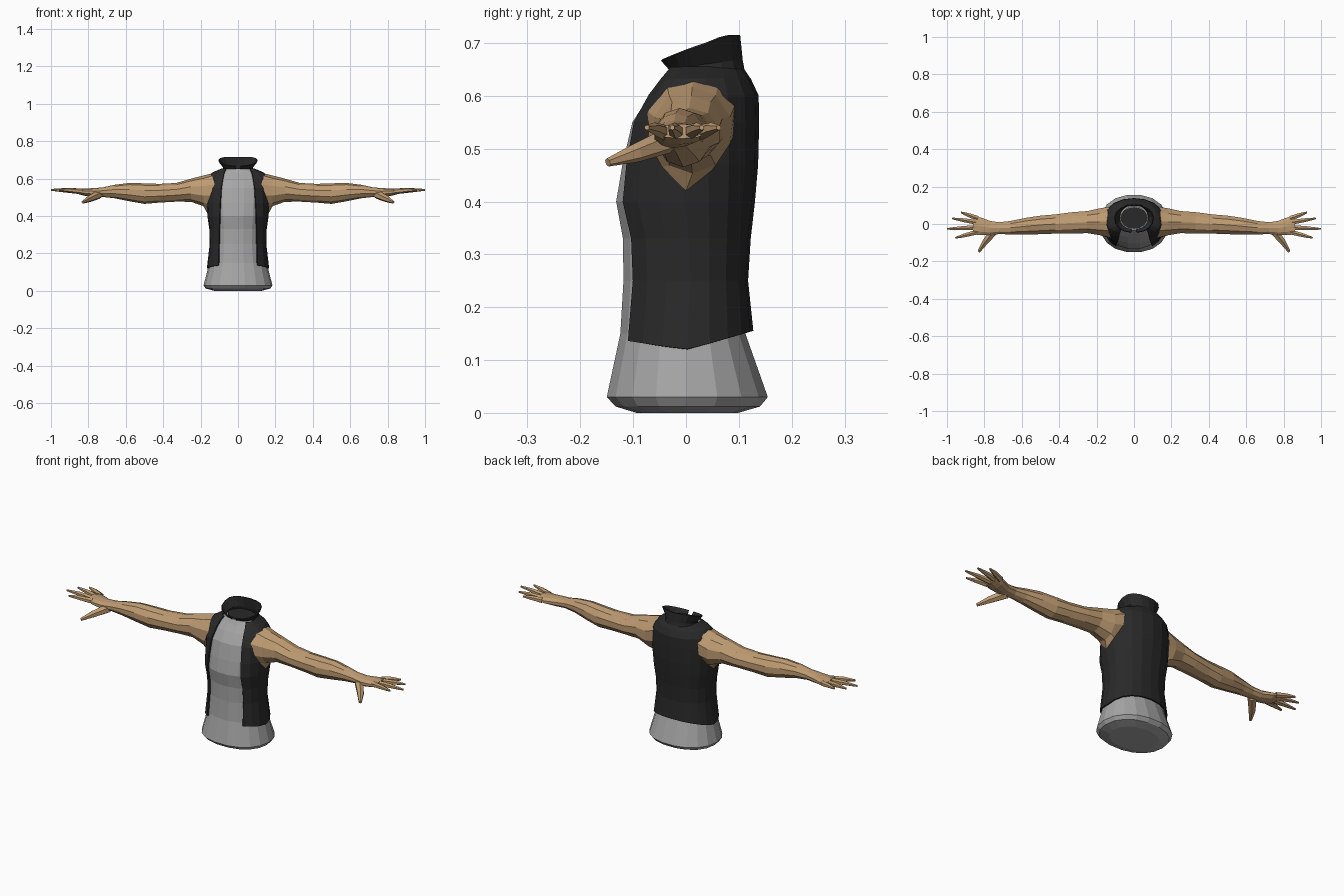
import bpy, bmesh, math
from mathutils import Vector

if "Cube" in bpy.data.objects:
    bpy.data.objects.remove(bpy.data.objects["Cube"])


def material(name, rgb):
    m = bpy.data.materials.new(name)
    m.diffuse_color = (*rgb, 1)
    m.use_nodes = True
    m.node_tree.nodes["Principled BSDF"].inputs["Base Color"].default_value = m.diffuse_color
    return m


SKIN = material("tan skin", (0.52, 0.33, 0.17))
GREY = material("grey cloth", (0.38, 0.38, 0.38))
BLACK = material("black cloth", (0.022, 0.022, 0.022))
P = 2.2  # roundness of the torso cross-section


def loft(bm, rings, closed=True, caps=(False, False)):
    vs = [[bm.verts.new(p) for p in r] for r in rings]
    n = len(vs[0])
    for a, b in zip(vs, vs[1:]):
        for i in range(n if closed else n - 1):
            j = (i + 1) % n
            bm.faces.new((a[i], a[j], b[j], b[i]))
    if caps[0]:
        bm.faces.new(vs[0][::-1])
    if caps[1]:
        bm.faces.new(vs[-1])


def finish(bm, name, mat, thickness=0, mirror=False):
    bmesh.ops.recalc_face_normals(bm, faces=bm.faces)
    me = bpy.data.meshes.new(name)
    bm.to_mesh(me)
    bm.free()
    me.materials.append(mat)
    ob = bpy.data.objects.new(name, me)
    bpy.context.collection.objects.link(ob)
    if mirror:
        ob.modifiers.new("mirror", 'MIRROR')
    if thickness:
        s = ob.modifiers.new("thickness", 'SOLIDIFY')
        s.thickness, s.offset = thickness, 0
    return ob


def oval(a, w, front, back):
    """Point on the torso section; angle 0 is the front."""
    s, c = math.sin(a), math.cos(a)
    x = w * math.copysign(abs(s) ** (2 / P), s)
    y = abs(c) ** (2 / P) * (-front if c > 0 else back)
    return x, y


# Torso levels: height, half width, front depth, back depth
LEVELS = [
    (0.03, .184, .152, .157), (0.15, .153, .126, .114), (0.25, .138, .120, .104),
    (0.33, .140, .121, .109), (0.40, .150, .134, .117), (0.47, .155, .122, .123),
    (0.55, .156, .103, .125), (0.60, .150, .070, .124), (0.63, .126, .046, .110),
    (0.652, .075, .032, .095)]
GAP = 0.010  # vest distance from the shirt

# Shirt with a closed, tucked hem
bm = bmesh.new()
hem = [(0.0, .125, .095, .100), (0.012, .172, .135, .142)]
loft(bm, [[(*oval(math.tau * (i + .5) / 18, w, f, b), z) for i in range(18)]
          for z, w, f, b in hem + LEVELS], caps=(True, True))
finish(bm, "shirt", GREY)

# Open sleeveless vest, half opening given per level
OPENING = [.103, .100, .098, .096, .093, .088, .080, .074, .064]
bm = bmesh.new()
rings = []
for k, ((z, w, f, b), xo) in enumerate(zip(LEVELS[1:], OPENING)):
    w, f, b = w + GAP, f + GAP * .6, b + GAP
    a0 = math.asin((xo / w) ** (P / 2))
    ring = []
    for i in range(17):
        a = a0 + (math.tau - 2 * a0) * i / 16
        c = math.cos(a)
        zz = .12 + (c * .02 if c > 0 else -c * .035) if k == 0 else z
        ring.append((*oval(a, w, f, b), zz))
    rings.append(ring)
loft(bm, rings, closed=False)
finish(bm, "vest", BLACK, thickness=.007)

# Stand-up collar, higher at the back and notched in front
bm = bmesh.new()
rings = []
for t, w, f, b in ((0, .082, .065, .078), (.35, .078, .062, .073), (1, .104, .078, .068)):
    ring = []
    for i in range(17):
        a = .12 + (math.tau - .24) * i / 16
        x, y = oval(a, w, f, b)
        top = .668 + .047 * min(1, (1 - math.cos(a)) / 1.6)
        ring.append((x, y + .032, .640 + t * (top - .640)))
    rings.append(ring)
loft(bm, rings, closed=False)
finish(bm, "collar", BLACK, thickness=.005)

# Dark neck opening inside the collar
bm = bmesh.new()
loft(bm, [[(.073 * math.sin(math.tau * i / 16), .032 - .058 * math.cos(math.tau * i / 16), z)
           for i in range(16)] for z in (.645, .657)], caps=(True, True))
finish(bm, "neck_lining", BLACK)


def side_x(y, z):
    """Outer surface of the vest at a given depth and height."""
    for lo, hi in zip(LEVELS, LEVELS[1:]):
        if lo[0] <= z <= hi[0]:
            t = (z - lo[0]) / (hi[0] - lo[0])
            _, w, f, b = [p + (q - p) * t for p, q in zip(lo, hi)]
            r = (f if y < 0 else b) + GAP
            return (w + GAP) * max(0, 1 - abs(y / r) ** P) ** (1 / P) + .006


# Arm: armhole outline on the vest side, then rings out to the knuckles
ARMHOLE = [(.015, .627), (.06, .615), (.092, .58), (.088, .52), (.05, .46),
           (0, .42), (-.045, .465), (-.07, .51), (-.073, .57), (-.035, .615)]
ARM = [  # x, centre y, centre z, y radius, z radius
    (.185, .012, .535, .075, .082), (.25, .010, .538, .062, .062),
    (.33, .006, .527, .060, .050), (.42, .000, .522, .054, .050),
    (.50, -.005, .520, .052, .055), (.58, -.012, .528, .047, .049),
    (.66, -.020, .531, .038, .036), (.72, -.022, .528, .033, .026),
    (.77, -.022, .525, .040, .024), (.82, -.012, .528, .050, .020),
    (.86, -.008, .533, .050, .014)]
bm = bmesh.new()
rings = [[(side_x(y, z), y, z) for y, z in ARMHOLE]]
for x, cy, cz, ry, rz in ARM:
    rings.append([(x, cy + ry * math.sin(math.tau * i / 10), cz + rz * math.cos(math.tau * i / 10))
                  for i in range(10)])
loft(bm, rings, caps=(False, True))
finish(bm, "arms", SKIN, mirror=True)


def finger(name, path, radii):
    bm = bmesh.new()
    pts = [Vector(p) for p in path]
    q = (pts[-1] - pts[0]).to_track_quat('X', 'Z')
    loft(bm, [[p + q @ Vector((0, r * math.sin(math.tau * i / 6), r * math.cos(math.tau * i / 6)))
               for i in range(6)] for p, r in zip(pts, radii)], caps=(True, True))
    finish(bm, name, SKIN, mirror=True)


# Fingers: root y, tip x, tip y
for name, y0, x1, y1 in (("little_fingers", .030, .925, .062), ("ring_fingers", .008, .972, .030),
                         ("middle_fingers", -.018, .999, -.026), ("index_fingers", -.042, .955, -.074)):
    xm, ym = .45 * .835 + .55 * x1, .45 * y0 + .55 * y1
    finger(name, [(.835, y0, .531), (xm, ym, .538), (x1, y1, .540)], (.015, .012, .005))
finger("thumbs", [(.745, -.035, .515), (.795, -.095, .492), (.830, -.148, .474)], (.024, .018, .008))
